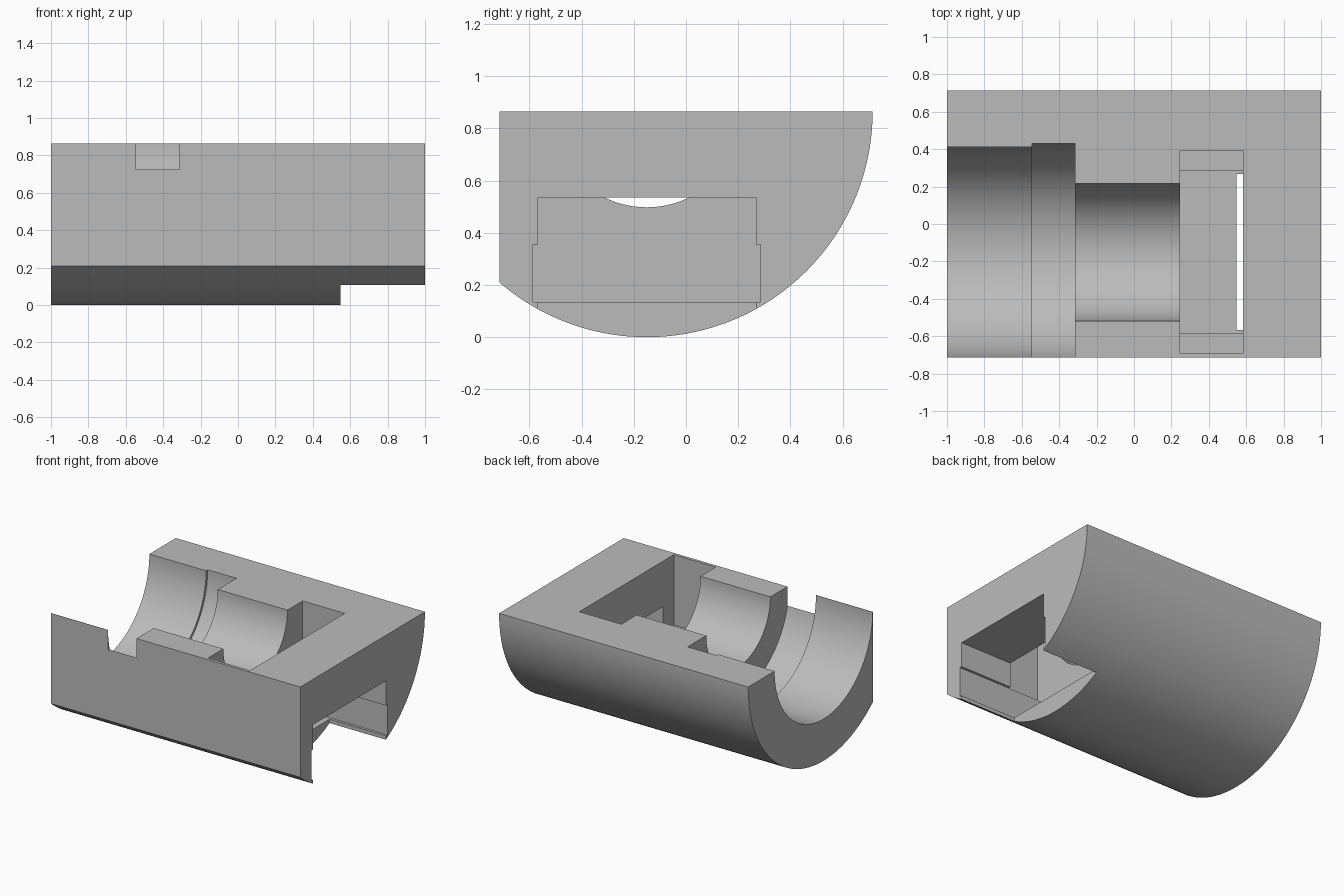
import bpy
import bmesh
import math

cube = bpy.data.objects.get("Cube")
if cube:
    bpy.data.objects.remove(cube, do_unlink=True)

AXIS_Y, TOP, RADIUS, FRONT = -0.15, 0.865, 0.865, -0.714

grey = bpy.data.materials.new("plain grey")
grey.use_nodes = True
colour = (0.5, 0.5, 0.5, 1)
grey.diffuse_color = colour
grey.node_tree.nodes["Principled BSDF"].inputs["Base Color"].default_value = colour


def extrude_x(name, profile, x0, x1):
    """Solid made by running a (y, z) profile from x0 to x1."""
    bm = bmesh.new()
    face = bm.faces.new([bm.verts.new((x0, y, z)) for y, z in profile])
    moved = bmesh.ops.extrude_face_region(bm, geom=[face])["geom"]
    verts = [v for v in moved if isinstance(v, bmesh.types.BMVert)]
    bmesh.ops.translate(bm, verts=verts, vec=(x1 - x0, 0, 0))
    bmesh.ops.recalc_face_normals(bm, faces=bm.faces)
    mesh = bpy.data.meshes.new(name)
    bm.to_mesh(mesh)
    bm.free()
    mesh.materials.append(grey)
    obj = bpy.data.objects.new(name, mesh)
    bpy.context.collection.objects.link(obj)
    return obj


def arc(radius, start, end, steps):
    angles = [start + (end - start) * i / steps for i in range(steps + 1)]
    return [(AXIS_Y + radius * math.cos(a), TOP + radius * math.sin(a)) for a in angles]


def box(half, z0, z1):
    return [(AXIS_Y - half, z0), (AXIS_Y + half, z0),
            (AXIS_Y + half, z1), (AXIS_Y - half, z1)]


# Half-round body with a flat front
flat_angle = -math.acos((FRONT - AXIS_Y) / RADIUS)
body = extrude_x("body", arc(RADIUS, 0, flat_angle, 96) + [(FRONT, TOP)], -1, 1)

# Stepped bores, nut pocket and T-shaped channel
half_channel = [(0.4175, -0.1), (0.4175, 0.135), (0.436, 0.135),
                (0.436, 0.355), (0.4175, 0.355), (0.4175, 0.535)]
channel = [(AXIS_Y + w, z) for w, z in half_channel]
channel += [(AXIS_Y - w, z) for w, z in reversed(half_channel)]
cuts = [
    ("large_bore", arc(0.562, 0, math.tau, 160)[:-1], -1.1, -0.5),
    ("ring_groove", arc(0.581, 0, math.tau, 160)[:-1], -0.545, -0.315),
    ("small_bore", arc(0.3675, 0, math.tau, 128)[:-1], -0.4, 0.4),
    ("pocket_upper", box(0.542, 0.355, 1.0), 0.245, 0.582),
    ("pocket_lower", box(0.436, 0.135, 0.6), 0.245, 0.582),
    ("end_channel", channel, 0.547, 1.1),
]
# Keep the narrow bore clear of the pocket's far wall
bpy.context.view_layer.objects.active = body
body.select_set(True)
for name, profile, x0, x1 in cuts:
    cutter = extrude_x(name + "_cutter", profile, x0, x1)
    cutter.hide_render = True
    mod = body.modifiers.new(name, "BOOLEAN")
    mod.operation = "DIFFERENCE"
    mod.solver = "EXACT"
    mod.object = cutter
    bpy.ops.object.modifier_apply(modifier=mod.name)
    bpy.data.objects.remove(cutter, do_unlink=True)

bpy.ops.object.shade_smooth_by_angle(angle=math.radians(20))
